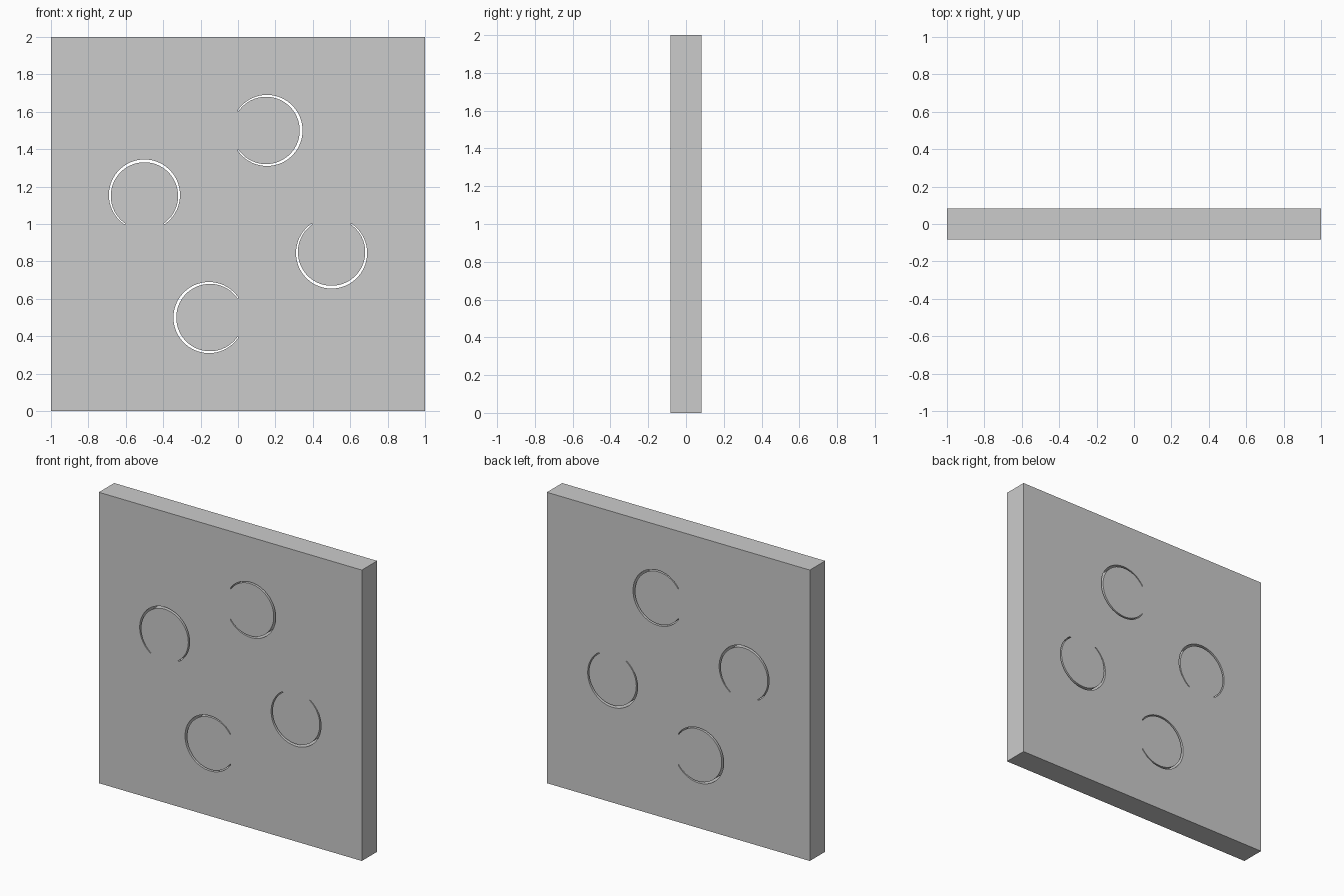
import bpy, bmesh, math

if "Cube" in bpy.data.objects:
    bpy.data.objects.remove(bpy.data.objects["Cube"])

HALF_DEPTH = 0.083
STEPS = 48


def arc(cx, cz, r, start, end):
    return [(cx + r * math.cos(start + (end - start) * i / STEPS),
             cz + r * math.sin(start + (end - start) * i / STEPS))
            for i in range(STEPS + 1)]


# Outline of the upper left piece, measured from the puzzle centre
socket_d, socket_r = 0.155, 0.19
tab_d, tab_r = 0.15, 0.18
sa = math.asin(socket_d / socket_r)
ta = math.acos(tab_d / tab_r)
outline = [(-1, 0)]
outline += arc(-0.5, socket_d, socket_r, math.pi + sa, -sa)           # socket
outline += [(0, 0)]
outline += arc(tab_d, 0.5, tab_r, -math.pi + ta, math.pi - ta)        # tab
outline += [(0, 1), (-1, 1)]


def puzzle_piece(name, turns):
    pts = outline
    for _ in range(turns):
        pts = [(z, -x) for x, z in pts]
    bm = bmesh.new()
    face = bm.faces.new([bm.verts.new((x, -HALF_DEPTH, z + 1)) for x, z in pts])
    ext = bmesh.ops.extrude_face_region(bm, geom=[face], use_keep_orig=True)
    verts = [g for g in ext["geom"] if isinstance(g, bmesh.types.BMVert)]
    bmesh.ops.translate(bm, verts=verts, vec=(0, 2 * HALF_DEPTH, 0))
    bmesh.ops.recalc_face_normals(bm, faces=bm.faces[:])
    mesh = bpy.data.meshes.new(name)
    bm.to_mesh(mesh)
    bm.free()
    ob = bpy.data.objects.new(name, mesh)
    bpy.context.collection.objects.link(ob)
    bpy.ops.object.select_all(action='DESELECT')
    ob.select_set(True)
    bpy.context.view_layer.objects.active = ob
    bpy.ops.object.shade_smooth_by_angle(angle=math.radians(30))


# Four identical pieces, each a quarter turn on from the last
for i, label in enumerate(("upper_left", "upper_right", "lower_right", "lower_left")):
    puzzle_piece("puzzle_piece_" + label, i)
